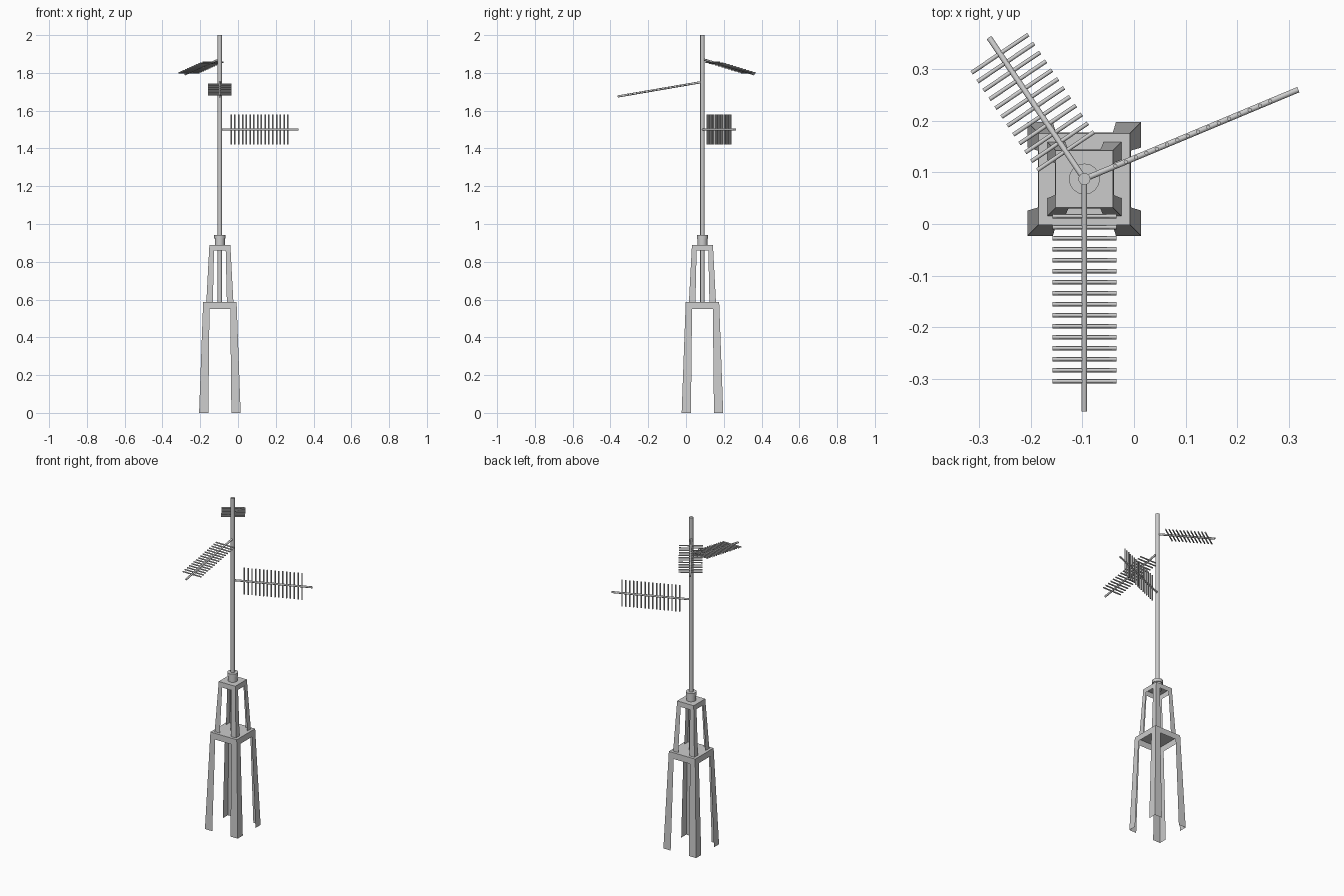
import bpy, bmesh, math
from mathutils import Vector, Matrix

if "Cube" in bpy.data.objects:
    bpy.data.objects.remove(bpy.data.objects["Cube"])

CX, CY = -0.096, 0.087          # mast axis
UP = Vector((0, 0, 1))


def finish(name, bm):
    mesh = bpy.data.meshes.new(name)
    bm.to_mesh(mesh)
    bm.free()
    obj = bpy.data.objects.new(name, mesh)
    bpy.context.collection.objects.link(obj)
    return obj


def rod(bm, a, b, r, sides):
    d = b - a
    m = Matrix.Translation((a + b) / 2) @ d.to_track_quat('Z', 'Y').to_matrix().to_4x4()
    bmesh.ops.create_cone(bm, cap_ends=True, segments=sides, radius1=r, radius2=r,
                          depth=d.length, matrix=m)


def tower_stage(name, z0, z1, z2, out0, out2, in0, in1):
    """Sheet-metal stage: tapering angle legs, a header band and a top plate."""
    bm = bmesh.new()
    out1 = out0 + (out2 - out0) * (z1 - z0) / (z2 - z0)
    for k in range(4):
        rot = Matrix.Translation((CX, CY, 0)) @ Matrix.Rotation(k * math.pi / 2, 4, 'Z')

        def v(x, half, z):
            return bm.verts.new(rot @ Vector((x, -half, z)))

        low = [v(x, out0, z0) for x in (-out0, -in0, in0, out0)]
        mid = [v(x, out1, z1) for x in (-out1, -in1, in1, out1)]
        top = [v(x, out2, z2) for x in (-out2, out2)]
        bm.faces.new((low[0], low[1], mid[1], mid[0]))
        bm.faces.new((low[2], low[3], mid[3], mid[2]))
        bm.faces.new(mid + [top[1], top[0]])
    # top plate
    bm.faces.new([bm.verts.new((CX + sx * out2, CY + sy * out2, z2))
                  for sx, sy in ((-1, -1), (1, -1), (1, 1), (-1, 1))])
    bmesh.ops.remove_doubles(bm, verts=bm.verts, dist=1e-5)
    bmesh.ops.recalc_face_normals(bm, faces=bm.faces)
    return finish(name, bm)


def antenna(name, z, tip, first, last, count, half, upright=False):
    """Boom from the mast to its tip, crossed by evenly spaced element rods."""
    bm = bmesh.new()
    root, tip = Vector((CX, CY, z)), Vector(tip)
    d = (tip - root).normalized()
    cross = UP if upright else d.cross(UP).normalized()
    rod(bm, root, tip, 0.0058, 10)
    for i in range(count):
        p = root + d * (first + (last - first) * i / (count - 1))
        rod(bm, p - cross * half, p + cross * half, 0.004, 8)
    return finish(name, bm)


def smooth(obj):
    bpy.ops.object.select_all(action='DESELECT')
    obj.select_set(True)
    bpy.context.view_layer.objects.active = obj
    bpy.ops.object.shade_smooth_by_angle(angle=math.radians(50))


# two-stage tower
tower_stage("lower_tower", 0, 0.55, 0.587, 0.11, 0.0885, 0.061, 0.055)
tower_stage("upper_tower", 0.587, 0.86, 0.89, 0.0715, 0.0555, 0.037, 0.031)

# mast
bm = bmesh.new()
rod(bm, Vector((CX, CY, 0.587)), Vector((CX, CY, 2.0)), 0.0116, 16)
smooth(finish("mast", bm))

# collar: stem with a wider lip
bm = bmesh.new()
rod(bm, Vector((CX, CY, 0.885)), Vector((CX, CY, 0.925)), 0.026, 16)
rod(bm, Vector((CX, CY, 0.922)), Vector((CX, CY, 0.942)), 0.03, 16)
smooth(finish("mast_collar", bm))

# three antennas
smooth(antenna("front_antenna", 1.752, (CX, -0.362, 1.675), 0.073, 0.397, 16, 0.062))
smooth(antenna("side_antenna", 1.5, (0.318, 0.26, 1.5), 0.065, 0.39, 16, 0.08, True))
smooth(antenna("rear_antenna", 1.873, (-0.28, 0.36, 1.793), 0.067, 0.301, 12, 0.066))
